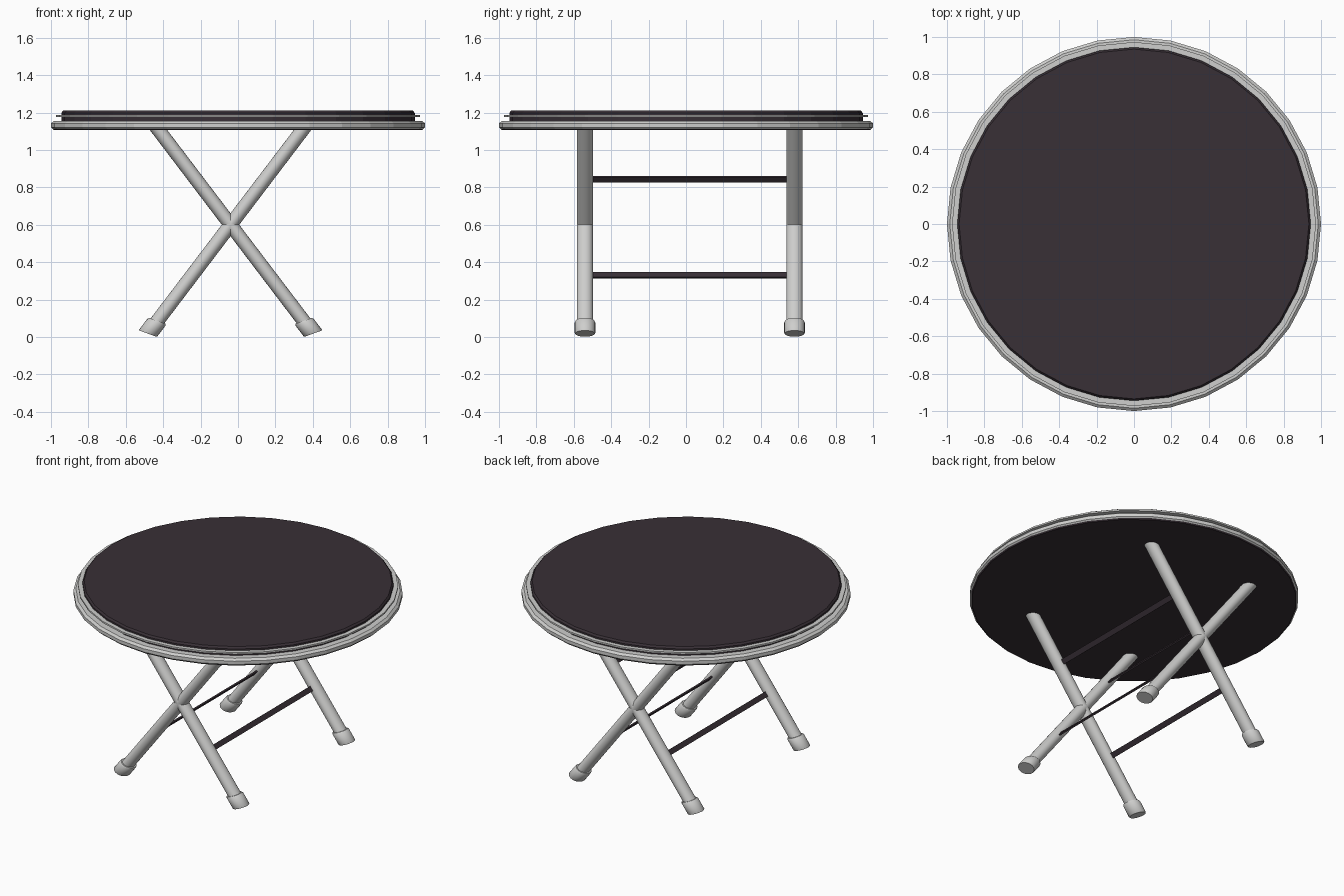
import bpy, bmesh, math
from mathutils import Vector

if "Cube" in bpy.data.objects:
    bpy.data.objects.remove(bpy.data.objects["Cube"])


def material(name, rgb):
    m = bpy.data.materials.new(name)
    m.diffuse_color = (*rgb, 1)
    m.use_nodes = True
    m.node_tree.nodes["Principled BSDF"].inputs["Base Color"].default_value = m.diffuse_color
    return m


GREY = material("light grey metal", (0.62, 0.62, 0.61))
DARK = material("dark plum", (0.040, 0.029, 0.037))


def finish(name, bm, mat, smooth=False):
    bmesh.ops.recalc_face_normals(bm, faces=bm.faces)
    me = bpy.data.meshes.new(name)
    bm.to_mesh(me)
    bm.free()
    me.materials.append(mat)
    ob = bpy.data.objects.new(name, me)
    bpy.context.collection.objects.link(ob)
    if smooth:
        bpy.context.view_layer.objects.active = ob
        ob.select_set(True)
        bpy.ops.object.shade_smooth_by_angle(angle=math.radians(35))
        ob.select_set(False)
    return ob


def loft(name, rings, sides, mat, smooth=False):
    """Closed tube through rings of (centre, half axis u, half axis v)."""
    bm = bmesh.new()
    loops = []
    for c, u, v in rings:
        loops.append([bm.verts.new(c + u * math.cos(2 * math.pi * i / sides)
                                   + v * math.sin(2 * math.pi * i / sides))
                      for i in range(sides)])
    for a, b in zip(loops, loops[1:]):
        for i in range(sides):
            j = (i + 1) % sides
            bm.faces.new((a[i], a[j], b[j], b[i]))
    bm.faces.new(loops[0])
    bm.faces.new(loops[-1])
    return finish(name, bm, mat, smooth)


def disc(name, profile, mat):
    rings = [(Vector((0, 0, z)), Vector((r, 0, 0)), Vector((0, r, 0))) for r, z in profile]
    return loft(name, rings, 32, mat)


# table top: dark underside, grey rim, dark padded top with a thin grey band
disc("underside", [(0.985, 1.106), (0.992, 1.113)], DARK)
disc("lower_rim", [(0.992, 1.113), (1.0, 1.12), (1.0, 1.142), (0.985, 1.155)], GREY)
disc("top_panel", [(0.945, 1.15), (0.945, 1.198), (0.935, 1.21)], DARK)
disc("edge_band", [(0.973, 1.176), (0.973, 1.187)], GREY)

# crossed legs: slightly sheared tubes with feet, and flat bars between them
CROSS = Vector((-0.04, 0, 0.60))
Y_FRONT, Y_BACK = -0.54, 0.58
for side, label in ((1, "left_foot"), (-1, "right_foot")):
    axis = Vector((0.605 * side, 0, 0.796))
    u = Vector((0.94 * side, 0, -0.34))
    v = Vector((0, 1, 0))

    def at(z):
        return CROSS + axis * ((z - CROSS.z) / axis.z)

    for y, place in ((Y_FRONT, "front"), (Y_BACK, "back")):
        off = Vector((0, y, 0))
        loft(f"{place}_leg_{label}",
             [(at(z) + off, u * 0.039, v * 0.043) for z in (0.05, 1.13)], 20, GREY, True)
        loft(f"{place}_cap_{label}",
             [(at(z) + off, u * r * 0.95, v * r)
              for z, r in ((0.018, 0.052), (0.022, 0.055), (0.078, 0.055), (0.086, 0.050))],
             20, GREY, True)

    # flat bars lying in the plane of each leg pair
    normal = axis.cross(v)
    for z, place in ((0.33, "lower"), (0.843, "upper")):
        bm = bmesh.new()
        bmesh.ops.create_cube(bm, size=1)
        for vert in bm.verts:
            x, y, t = vert.co
            vert.co = (at(z) + v * ((Y_FRONT + Y_BACK) / 2 + y * 1.06)
                       + axis * (t * 0.034) + normal * (x * 0.01))
        finish(f"{place}_bar_{label}", bm, DARK)
